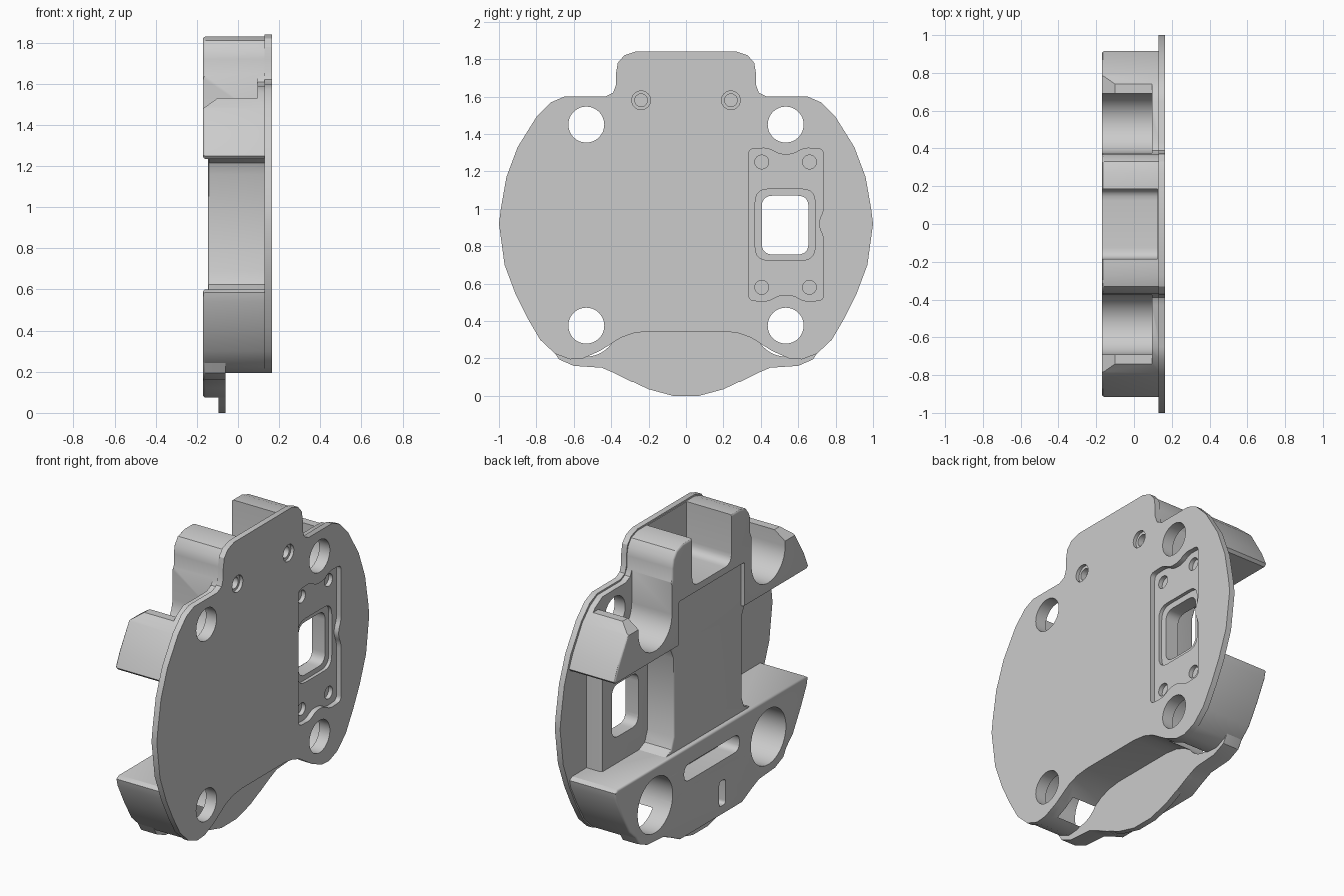
import bpy, bmesh, math
from mathutils import Matrix

cube = bpy.data.objects.get("Cube")
if cube:
    bpy.data.objects.remove(cube, do_unlink=True)

grey = bpy.data.materials.new("plain grey")
grey.use_nodes = True
colour = (0.6, 0.6, 0.6, 1)
grey.diffuse_color = colour
grey.node_tree.nodes["Principled BSDF"].inputs["Base Color"].default_value = colour


def mirrored(half):
    """Complete a (y, z) half outline across the centre line."""
    return half + [(-y, z) for y, z in reversed(half)]


def rounded(pts, r, steps=5):
    """Round every corner of a (y, z) outline."""
    out = []
    for i, (cy, cz) in enumerate(pts):
        ends = []
        for py, pz in (pts[i - 1], pts[(i + 1) % len(pts)]):
            d = math.hypot(py - cy, pz - cz)
            t = min(r, d * 0.45) / d
            ends.append((cy + (py - cy) * t, cz + (pz - cz) * t))
        (ay, az), (by, bz) = ends
        for k in range(steps + 1):
            t = k / steps
            u = 1 - t
            out.append((u * u * ay + 2 * u * t * cy + t * t * by,
                        u * u * az + 2 * u * t * cz + t * t * bz))
    return out


def box(y0, y1, z0, z1):
    return [(y0, z0), (y1, z0), (y1, z1), (y0, z1)]


def circle(y, z, r, n=48):
    return [(y + r * math.cos(2 * math.pi * k / n), z + r * math.sin(2 * math.pi * k / n))
            for k in range(n)]


def prism(name, pts, x0, x1, bevel=0):
    """Extrude a (y, z) outline along x, optionally easing the rear rim."""
    bm = bmesh.new()
    base = bm.faces.new([bm.verts.new((x0, y, z)) for y, z in pts])
    top = bmesh.ops.extrude_face_region(bm, geom=[base], use_keep_orig=True)
    verts = [g for g in top["geom"] if isinstance(g, bmesh.types.BMVert)]
    bmesh.ops.translate(bm, verts=verts, vec=(x1 - x0, 0, 0))
    bmesh.ops.recalc_face_normals(bm, faces=bm.faces)
    if bevel:
        bmesh.ops.bevel(bm, geom=list(base.edges), offset=bevel, segments=3,
                        profile=0.5, affect='EDGES', clamp_overlap=True)
    me = bpy.data.meshes.new(name)
    bm.to_mesh(me)
    bm.free()
    ob = bpy.data.objects.new(name, me)
    bpy.context.collection.objects.link(ob)
    me.materials.append(grey)
    return ob


# Front plate: broad disc with a top tab and an arched lower edge
arch = [(.62, .195), (.55, .2), (.46, .24), (.35, .31), (.28, .335), (.2, .345)]
plate_half = [(.27, 1.84), (.33, 1.82), (.365, 1.78), (.375, 1.72), (.375, 1.66),
              (.39, 1.62), (.43, 1.6), (.65, 1.6), (.72, 1.57), (.8, 1.49),
              (.9, 1.33), (.96, 1.17), (.99, 1.0), (1, .92), (.97, .7), (.91, .54),
              (.85, .42), (.78, .3), (.7, .225)] + arch
plate = prism("front_plate", mirrored(plate_half), .13, .165)

# Upper body: tower and two side ears
upper_half = [(.27, 1.83), (.33, 1.81), (.36, 1.77), (.37, 1.72), (.37, 1.65),
              (.39, 1.61), (.43, 1.59), (.65, 1.59), (.72, 1.55), (.79, 1.48),
              (.88, 1.33), (.915, 1.25), (.9, 1.235)]
upper = prism("upper_body", mirrored(upper_half), -.17, .14, .012)

# Lower body: wide block carrying the two lower bores
lower_half = [(.885, .6), (.91, .585), (.9, .54), (.84, .42), (.77, .3), (.69, .225)] + arch
lower = prism("lower_body", mirrored(lower_half), -.17, .14, .012)

# Lower flange and its thin projecting lip
edge = [(.75, .31), (.68, .195), (.6, .16), (.45, .15), (.38, .12)]
flange = prism("lower_flange", mirrored([(.6, .5)] + edge + [(.29, .075)]), -.17, -.06, .012)
lip = prism("lower_lip", mirrored([(.6, .5)] + edge + [(.2, .035), (.07, 0)]), -.095, -.06)

# Rear spine between the upper and lower bodies, flared at its ends
spine_half = [(.4, 1.3), (.4, 1.24), (.345, 1.215), (.32, 1.16),
              (.32, .69), (.345, .625), (.4, .6), (.4, .54)]
spine = prism("rear_spine", mirrored(spine_half), -.145, .14, .01)

# Raised pad behind the window
pad = prism("window_pad", box(.3, .75, .54, 1.29), .03, .14, .015)

parts = [plate, upper, lower, flange, lip, spine, pad]
cutters = []


def cutter(pts, x0, x1, targets):
    ob = prism("cutter", pts, x0, x1)
    ob.hide_render = True
    cutters.append((ob, targets))
    return ob


far = -.3
# Four mounting holes; closed bores below, open channels above
for s in (-1, 1):
    for z in (.375, 1.45):
        cutter(circle(s * .533, z, .096), far, .3, parts)
    cutter(circle(s * .533, .375, .165), far, .095, [lower, flange, lip, spine])
    channel = [(s * .69, 1.8), (s * .375, 1.8)]
    for k in range(25):
        a = math.pi + math.pi * k / 24
        channel.append((s * (.5325 + .1575 * math.cos(a)), 1.45 + .1575 * math.sin(a)))
    cutter(channel, far, .095, [upper])
    # Ear tops and their sloping rear edge
    ear = sorted((s * .68, s * .98))
    cutter(box(*ear, 1.53, 1.75), far, .095, [upper])
    slope = cutter(box(*ear, 0, .2), -.2, .2, [upper])
    slope.data.transform(Matrix.Translation((-.135, 0, 1.505)) @ Matrix.Rotation(-.62, 4, 'Y'))
    # Small blind holes in the tab
    cutter(circle(s * .24, 1.58, .05, 32), .145, .3, [plate])
    cutter(circle(s * .24, 1.58, .034, 32), .11, .3, [plate, upper])

# Gap between tower posts, shallow rear panel, slot and lower key
cutter(rounded([(-.185, 2), (-.185, 1.54), (.185, 1.54), (.185, 2)], .06), far, .125, [upper])
cutter(rounded(box(-.31, .31, .6, 1.5), .015), far, -.145, [upper, lower])
cutter(rounded(box(-.26, .26, .4, .5), .05), far, -.05, [lower, flange, lip, spine])
cutter(rounded(box(-.13, -.07, .13, .28), .02), far, -.11, [flange, lower])

# Front recess with waisted ends, then the stepped window and its screws
recess = [(.335, .51), (.44, .505), (.5, .54), (.57, .54), (.63, .505), (.735, .51),
          (.735, .85), (.712, .9), (.712, .94), (.735, .99),
          (.735, 1.32), (.63, 1.325), (.57, 1.29), (.5, 1.29), (.44, 1.325), (.335, 1.32)]
cutter(rounded(recess, .03), .135, .3, parts)
cutter(rounded(box(.37, .69, .725, 1.105), .07), .115, .3, parts)
cutter(rounded(box(.405, .655, .755, 1.07), .06), far, .3, [plate, pad, spine])
for y in (.405, .66):
    for z in (.58, 1.25):
        cutter(circle(y, z, .037, 32), .11, .3, parts)

# Apply all cuts
for ob, targets in cutters:
    for part in targets:
        mod = part.modifiers.new("cut", 'BOOLEAN')
        mod.operation = 'DIFFERENCE'
        mod.solver = 'EXACT'
        mod.object = ob
bpy.context.view_layer.update()
graph = bpy.context.evaluated_depsgraph_get()
meshes = [bpy.data.meshes.new_from_object(p.evaluated_get(graph)) for p in parts]
for part, me in zip(parts, meshes):
    part.modifiers.clear()
    part.data = me
for ob, _ in cutters:
    bpy.data.objects.remove(ob, do_unlink=True)

# Smooth curved walls while keeping crisp edges
bpy.ops.object.select_all(action='DESELECT')
for part in parts:
    part.select_set(True)
bpy.context.view_layer.objects.active = plate
bpy.ops.object.shade_smooth_by_angle(angle=math.radians(30))
